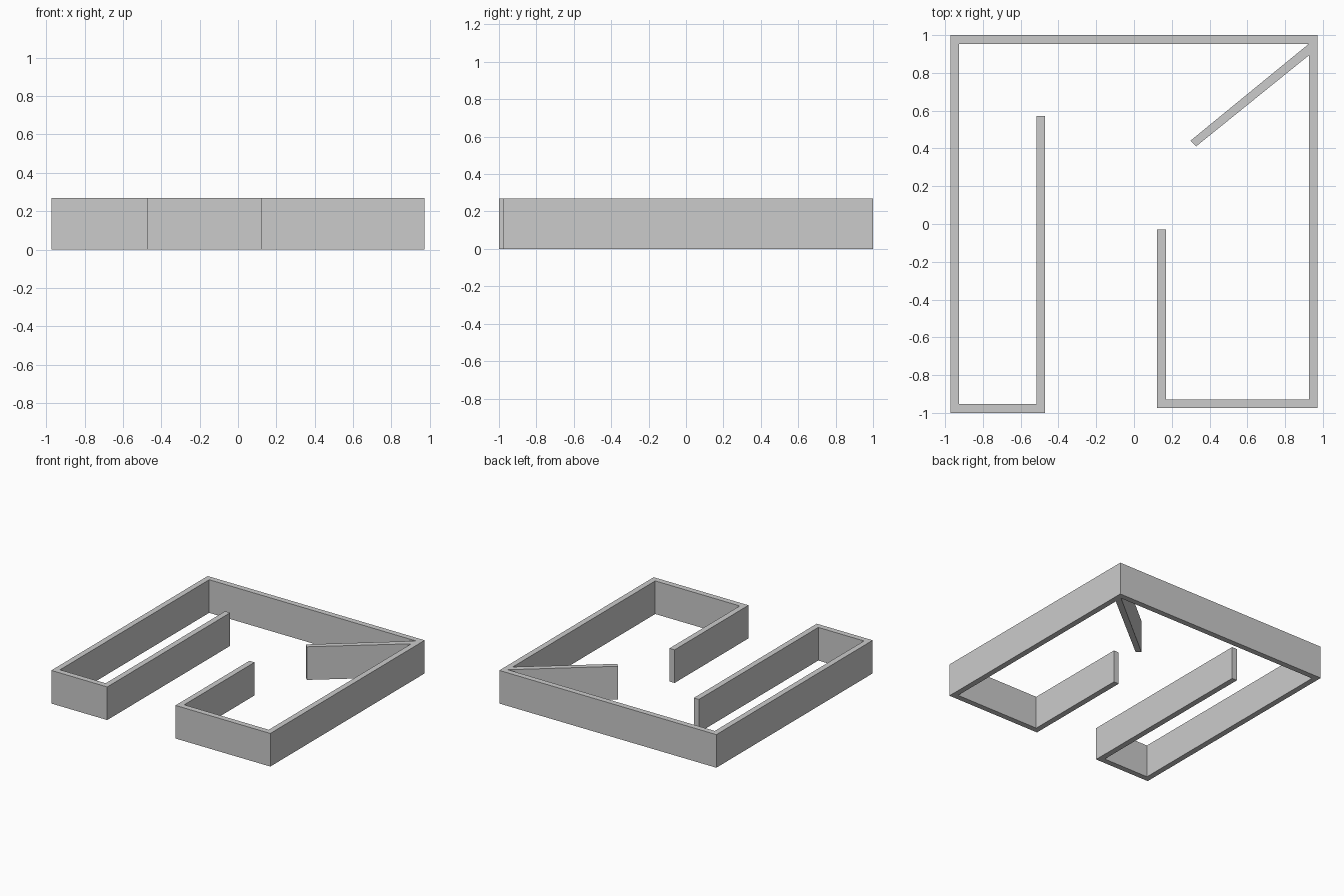
import bpy, bmesh
from mathutils import Vector

if "Cube" in bpy.data.objects:
    bpy.data.objects.remove(bpy.data.objects["Cube"])

HEIGHT, THICK = 0.268, 0.046

# Centre line of the folded perimeter wall, from one free end to the other
PATH = [Vector(p) for p in [
    (-0.494, 0.573), (-0.494, -0.977), (-0.949, -0.977), (-0.949, 0.977),
    (0.949, 0.977), (0.949, -0.952), (0.146, -0.952), (0.146, -0.03)]]

# Diagonal partition, growing out of the back right inner corner
PARTITION = [Vector(p) for p in [(0.299, 0.441), (0.329, 0.411), (0.926, 0.893)]]
CORNER = 4


def offset_line(path, dist):
    """Offset an open path to its right with mitred corners."""
    normals = []
    for a, b in zip(path, path[1:]):
        d = (b - a).normalized()
        normals.append(Vector((d.y, -d.x)))
    result = []
    for i, p in enumerate(path):
        n1 = normals[max(i - 1, 0)]
        n2 = normals[min(i, len(normals) - 1)]
        result.append(p + (n1 + n2) * dist / (1 + n1.dot(n2)))
    return result


def extrude_outline(name, outline, height):
    """Turn a closed plan outline into a solid standing on z = 0."""
    bm = bmesh.new()
    base = bm.faces.new([bm.verts.new((p.x, p.y, 0)) for p in outline])
    geom = bmesh.ops.extrude_face_region(bm, geom=[base], use_keep_orig=True)["geom"]
    top = [v for v in geom if isinstance(v, bmesh.types.BMVert)]
    bmesh.ops.translate(bm, verts=top, vec=(0, 0, height))
    bmesh.ops.recalc_face_normals(bm, faces=bm.faces)
    mesh = bpy.data.meshes.new(name)
    bm.to_mesh(mesh)
    bm.free()
    obj = bpy.data.objects.new(name, mesh)
    bpy.context.collection.objects.link(obj)
    return obj


# Walls: inner side with the partition spliced in, then back along the outer side
inner = offset_line(PATH, THICK / 2)
outer = offset_line(PATH, -THICK / 2)
outline = inner[:CORNER + 1] + PARTITION + inner[CORNER + 1:] + outer[::-1]
extrude_outline("walls", outline, HEIGHT)
